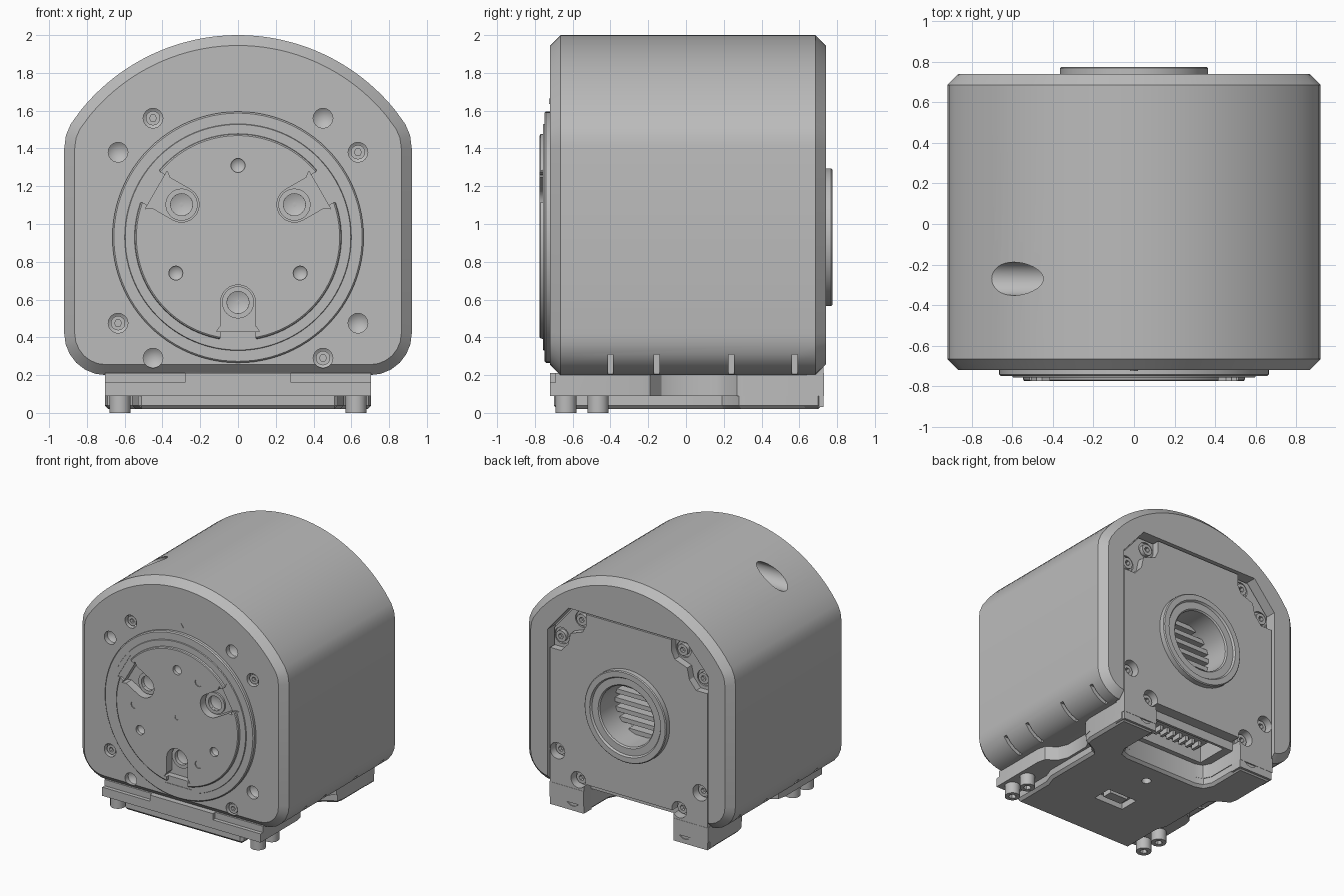
import bpy, bmesh, math
from mathutils import Matrix, Vector

old = bpy.data.objects.get("Cube")
if old:
    bpy.data.objects.remove(old, do_unlink=True)

grey = bpy.data.materials.new("cast grey")
grey.use_nodes = True
GREY = (0.5, 0.5, 0.5, 1)
grey.diffuse_color = GREY
grey.node_tree.nodes["Principled BSDF"].inputs["Base Color"].default_value = GREY

HUB_Z = 0.93


def finish(name, bm):
    bmesh.ops.recalc_face_normals(bm, faces=bm.faces)
    mesh = bpy.data.meshes.new(name)
    bm.to_mesh(mesh)
    bm.free()
    mesh.materials.append(grey)
    ob = bpy.data.objects.new(name, mesh)
    bpy.context.collection.objects.link(ob)
    return ob


def prism(name, pts, lo, hi, axis="Y"):
    """Extrude an outline: (x, z) along Y or (x, y) along Z."""
    place = (lambda p, h: (p[0], h, p[1])) if axis == "Y" else (lambda p, h: (p[0], p[1], h))
    bm = bmesh.new()
    face = bm.faces.new([bm.verts.new(place(p, lo)) for p in pts])
    new = bmesh.ops.extrude_face_region(bm, geom=[face])["geom"]
    move = Vector(place((0, 0), hi - lo))
    bmesh.ops.translate(bm, vec=move, verts=[v for v in new if isinstance(v, bmesh.types.BMVert)])
    return finish(name, bm)


def box(name, x, y, z):
    return prism(name, [(x[0], y[0]), (x[1], y[0]), (x[1], y[1]), (x[0], y[1])], z[0], z[1], "Z")


def lathe(name, profile, loc, axis="Y", steps=32):
    """Spin (radius, height) points about an axis through loc."""
    bm = bmesh.new()
    vs = [bm.verts.new((r, 0, h)) for r, h in profile]
    edges = [bm.edges.new(pair) for pair in zip(vs, vs[1:])]
    bmesh.ops.spin(bm, geom=vs + edges, cent=(0, 0, 0), axis=(0, 0, 1),
                   angle=math.tau, steps=steps, use_duplicate=False)
    bmesh.ops.remove_doubles(bm, verts=bm.verts, dist=0.0001)
    turn = {"Z": Matrix(), "Y": Matrix.Rotation(-math.pi / 2, 4, "X"),
            "X": Matrix.Rotation(math.pi / 2, 4, "Y")}[axis]
    bm.transform(Matrix.Translation(loc) @ turn)
    return finish(name, bm)


def cyl(name, r, lo, hi, loc, axis="Y", steps=32):
    return lathe(name, [(0, lo), (r, lo), (r, hi), (0, hi)], loc, axis, steps)


def apply(ob, mod):
    bpy.context.view_layer.objects.active = ob
    bpy.ops.object.modifier_apply(modifier=mod.name)


def cut(ob, *cutters):
    for c in cutters:
        mod = ob.modifiers.new("cut", "BOOLEAN")
        mod.operation, mod.solver, mod.object = "DIFFERENCE", "EXACT", c
        apply(ob, mod)
        bpy.data.objects.remove(c, do_unlink=True)


def bevel(ob, width, angle):
    mod = ob.modifiers.new("bevel", "BEVEL")
    mod.width, mod.segments = width, 1
    mod.limit_method, mod.angle_limit = "ANGLE", math.radians(angle)
    apply(ob, mod)


def mirrored(half):
    return half + [(-x, y) for x, y in reversed(half) if x > 0]


# Arched housing with chamfered ends
half = [(0.70, 0.20)]
half += [(0.70 + 0.22 * math.sin(a), 0.42 - 0.22 * math.cos(a))
         for a in (math.radians(d) for d in range(15, 91, 15))]
half += [(0.92, 1.40), (0.911, 1.47), (0.885, 1.53)]
t0 = math.asin(0.83 / 1.07)
half += [(1.07 * math.sin(t0 * k / 20), HUB_Z + 1.07 * math.cos(t0 * k / 20)) for k in range(20, 0, -1)]
half += [(0, 2.0)]
housing = prism("housing", mirrored(half), -0.72, 0.74)
bevel(housing, 0.055, 60)

panel_half = [(0.40, 0.27), (0.40, 0.03), (0.70, 0.03), (0.70, 1.43), (0.52, 1.64)]
pocket_half = [(0.715, 0.1), (0.715, 1.437), (0.527, 1.656)]
cut(housing,
    cyl("hub_pocket", 0.64, -0.80, -0.67, (0, 0, HUB_Z), steps=96),
    prism("panel_pocket", mirrored(pocket_half), 0.64, 0.8),
    cyl("side_drill", 0.082, -1.2, -0.25, (0, -0.27, 1.82), "X"),
    cyl("rear_bore", 0.25, 0.45, 0.9, (0, 0, HUB_Z), steps=48),
    box("connector_pocket", (-0.33, 0.33), (0.36, 0.62), (0.1, 0.34)))

# Slim grooves in the lower corners
for y in (-0.40, -0.155, 0.24, 0.575):
    for s in (-1, 1):
        cut(housing, box("groove", sorted((s * 0.74, s * 1.0)), (y - 0.014, y + 0.014), (0.15, 0.31)))

# Screw holes of the two end faces
CORNERS = [(s * x, z) for s in (-1, 1) for x, z in ((0.45, 1.56), (0.635, 1.38), (0.635, 0.475), (0.45, 0.29))]
SCREWED = {(-0.45, 1.56), (0.635, 1.38), (-0.635, 0.475), (0.45, 0.29)}


def socket_screw(name, r, lo, hi, loc, axis, tip):
    """Screw head with a hex socket opening at its tip end."""
    screw = cyl(name, r, lo, hi, loc, axis, 24)
    d = 0.03
    span = (tip - d, tip + d)
    cut(screw, cyl("hex", r * 0.5, span[0], span[1], loc, axis, 6))
    return screw


for x, z in CORNERS:
    cut(housing, lathe("hole", [(0, -0.8), (0.052, -0.8), (0.052, -0.68), (0, -0.64)], (x, 0, z), steps=24))
    if (x, z) in SCREWED:
        socket_screw("front_screw", 0.038, -0.705, -0.64, (x, 0, z), "Y", -0.705)

# Output hub with a stepped rim
hub = lathe("output_hub", [(0, -0.66), (0.63, -0.66), (0.63, -0.70), (0.665, -0.71), (0.665, -0.742),
                           (0.657, -0.75), (0.60, -0.75), (0.597, -0.757), (0.548, -0.757),
                           (0.545, -0.77), (0.538, -0.775), (0, -0.775)], (0, 0, HUB_Z), steps=96)


def slot(turn, outer, depth):
    """Round-ended slot running out from the hub centre."""
    pts = [(0.093 * math.cos(a), -0.345 + 0.093 * math.sin(a))
           for a in (math.pi * k / 12 for k in range(13))]
    pts += [(-0.093, 0.03 - outer), (-0.115, -outer), (0.115, -outer), (0.093, 0.03 - outer)]
    c, s = math.cos(turn), math.sin(turn)
    return prism("slot", [(x * c - z * s, HUB_Z + x * s + z * c) for x, z in pts], -0.9, depth)


for k in range(3):
    turn = k * math.tau / 3
    cut(hub, slot(turn, 0.56, -0.753), slot(turn, 0.50, -0.705))
    spot = (0.345 * math.sin(turn), 0, HUB_Z - 0.345 * math.cos(turn))
    # bolt seat, dowel hole and small hole of each sector
    cut(hub, lathe("seat", [(0, -0.8), (0.058, -0.8), (0.058, -0.69), (0, -0.665)], spot, steps=24))
    lathe("slot_washer", [(0.058, -0.705), (0.085, -0.705), (0.085, -0.72), (0.058, -0.72), (0.058, -0.705)], spot)
    a = turn + math.pi
    cut(hub, lathe("dowel", [(0, -0.8), (0.037, -0.8), (0.037, -0.75), (0, -0.72)],
                   (0.38 * math.sin(a), 0, HUB_Z - 0.38 * math.cos(a)), steps=24))
    a = turn + math.radians(150)
    cut(hub, cyl("pin", 0.03, -0.8, -0.768, (0.38 * math.sin(a), 0, HUB_Z - 0.38 * math.cos(a)), steps=24))
cut(hub, cyl("centre_mark", 0.02, -0.8, -0.77, (0, 0, HUB_Z), steps=16))

# Alignment mark above the hub
prism("alignment_mark", [(-0.02, 1.635), (0.02, 1.635), (0, 1.665)], -0.724, -0.715)

# Rear cover with stepped corner pads
cover = prism("rear_cover", mirrored(panel_half), 0.63, 0.728)
cut(cover, cyl("cover_bore", 0.25, 0.4, 0.9, (0, 0, HUB_Z), steps=48))
for s in (-1, 1):
    pad = [(0.8, 1.29), (0.60, 1.29), (0.54, 1.36), (0.52, 1.45), (0.41, 1.49), (0.38, 1.55), (0.38, 1.8), (0.8, 1.8)]
    cut(cover, prism("pad", [(s * x, z) for x, z in pad], 0.67, 0.9))
for x, z in CORNERS + [(-0.5, 0.13), (0.5, 0.13)]:
    cut(cover, cyl("cover_hole", 0.065, 0.655, 0.9, (x, 0, z), steps=24))
    socket_screw("rear_screw", 0.045, 0.64, 0.685, (x, 0, z), "Y", 0.685)

# Rear flange ring and the vent slats inside it
lathe("rear_ring", [(0.24, 0.50), (0.34, 0.50), (0.34, 0.70), (0.365, 0.72), (0.365, 0.768), (0.358, 0.775),
                    (0.315, 0.775), (0.305, 0.76), (0.25, 0.76), (0.24, 0.75), (0.24, 0.50)],
      (0, 0, HUB_Z), steps=64)
for k in range(-3, 4):
    z = HUB_Z + k * 0.072
    w = math.sqrt(0.245 ** 2 - (k * 0.072) ** 2)
    box("vent_slat", (-w, w), (0.44, 0.56), (z - 0.018, z + 0.018))

# Mounting plate with waisted sides and a rear notch
notch = [(0.40, 0.73), (0.40, 0.40), (0.37, 0.34), (0.31, 0.32)]
plate_half = [(0.705, -0.72), (0.705, -0.25), (0.69, -0.19), (0.61, -0.13), (0.58, -0.06), (0.58, 0.15),
              (0.61, 0.21), (0.69, 0.27), (0.705, 0.33), (0.705, 0.73)] + notch
plate = prism("mounting_plate", mirrored(plate_half), 0.09, 0.21, "Z")
cut(plate, *[box("ledge", sorted((s * 0.28, s * 0.9)), (-0.9, -0.69), (0.16, 0.3)) for s in (-1, 1)])

# Raised block below the plate
base_half = [(0.53, -0.70), (0.53, -0.36), (0.56, -0.28), (0.56, 0.19), (0.60, 0.23), (0.69, 0.28),
             (0.705, 0.34), (0.705, 0.72)] + [(x + 0.005, min(y, 0.72)) for x, y in notch]
base = prism("base_block", mirrored(base_half), 0.02, 0.11, "Z")
bevel(base, 0.02, 60)
cut(base, box("port", (-0.13, 0.13), (-0.29, -0.13), (0, 0.07)),
    cyl("base_hole", 0.035, 0, 0.06, (0, 0.14, 0), "Z", 24))
box("port_plug", (-0.08, 0.08), (-0.25, -0.17), (0.03, 0.08))

# Connector pins in the rear recess
box("connector_body", (-0.24, 0.24), (0.42, 0.56), (0.25, 0.35))
for k in range(-3, 4):
    box("connector_pin", (k * 0.06 - 0.012, k * 0.06 + 0.012), (0.45, 0.53), (0.21, 0.26))

# Mounting bolts
for s in (-1, 1):
    for y in (-0.635, -0.465):
        socket_screw("mounting_bolt", 0.056, 0, 0.1, (s * 0.625, y, 0), "Z", 0)

# Smooth shading with crisp edges
bpy.ops.object.select_all(action="DESELECT")
for ob in bpy.context.scene.objects:
    if ob.type == "MESH" and grey.name in ob.data.materials:
        ob.select_set(True)
        bpy.context.view_layer.objects.active = ob
bpy.ops.object.shade_smooth_by_angle(angle=math.radians(28))
